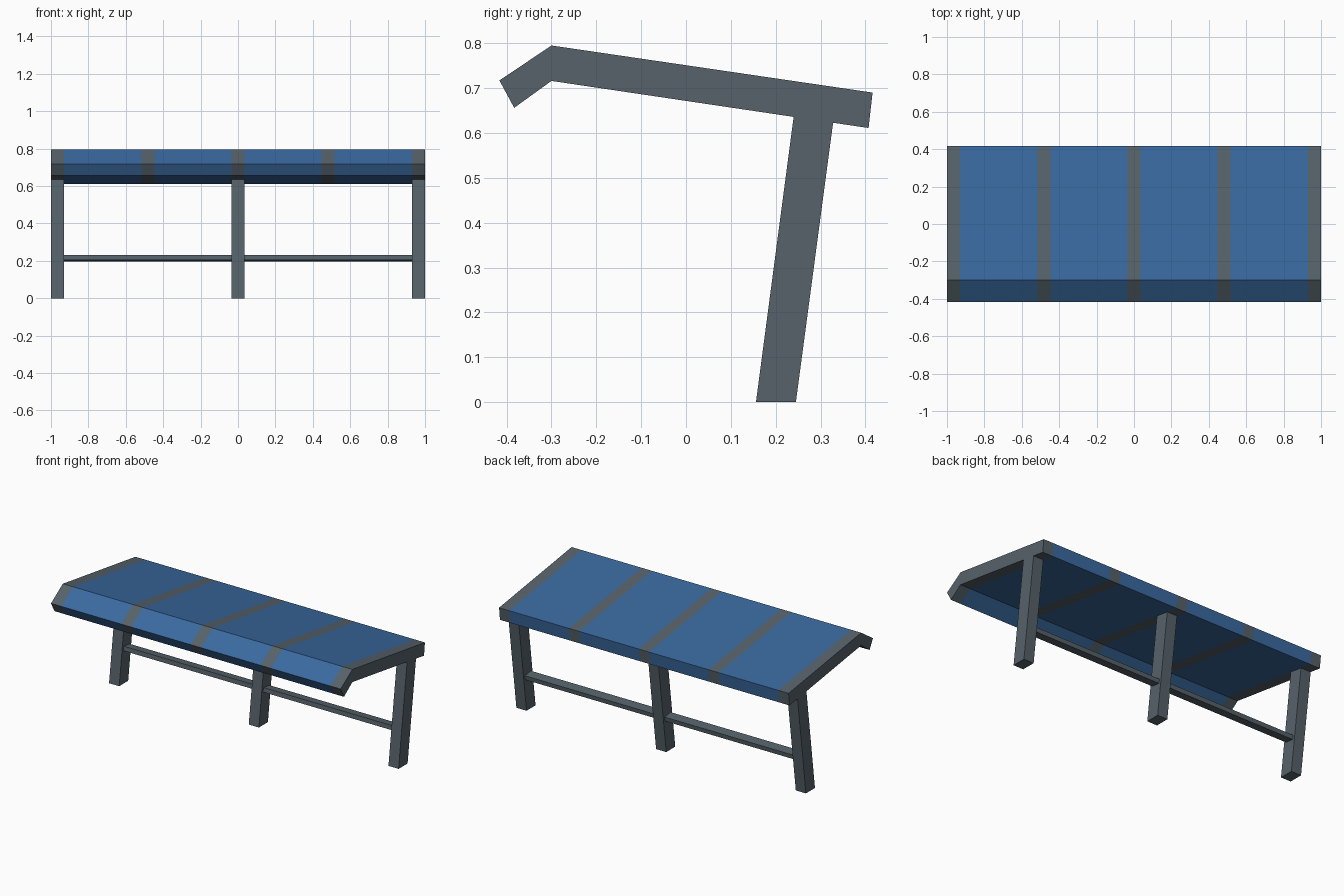
import bpy, bmesh, math

if "Cube" in bpy.data.objects:
    bpy.data.objects.remove(bpy.data.objects["Cube"])


def material(name, rgb):
    m = bpy.data.materials.new(name)
    m.diffuse_color = (*rgb, 1)
    m.use_nodes = True
    m.node_tree.nodes["Principled BSDF"].inputs["Base Color"].default_value = m.diffuse_color
    return m


STEEL = material("steel grey", (0.093, 0.122, 0.144))
BLUE = material("panel blue", (0.042, 0.142, 0.345))


def extrude_x(name, profile, x0, x1, mat):
    """Sweep a side (y, z) profile from x0 to x1."""
    bm = bmesh.new()
    face = bm.faces.new([bm.verts.new((x0, y, z)) for y, z in profile])
    out = bmesh.ops.extrude_face_region(bm, geom=[face])["geom"]
    verts = [v for v in out if isinstance(v, bmesh.types.BMVert)]
    bmesh.ops.translate(bm, vec=(x1 - x0, 0, 0), verts=verts)
    bmesh.ops.recalc_face_normals(bm, faces=bm.faces)
    mesh = bpy.data.meshes.new(name)
    bm.to_mesh(mesh)
    bm.free()
    mesh.materials.append(mat)
    ob = bpy.data.objects.new(name, mesh)
    bpy.context.collection.objects.link(ob)
    return ob


# Roof: grey ribs with flush blue panels between them
ROOF = [(-0.416, 0.717), (-0.30, 0.795), (0.416, 0.69),
        (0.407, 0.611), (-0.30, 0.716), (-0.383, 0.656)]
RIBS = [(-1, -0.93), (-0.517, -0.447), (-0.035, 0.035), (0.447, 0.517), (0.93, 1)]
for i, (a, b) in enumerate(RIBS):
    extrude_x(f"roof_rib_{i + 1}", ROOF, a, b, STEEL)
for i in range(len(RIBS) - 1):
    extrude_x(f"roof_panel_{i + 1}", ROOF, RIBS[i][1], RIBS[i + 1][0], BLUE)

# Leaning legs under the outer and middle ribs
LEG = [(0.156, 0), (0.245, 0), (0.328, 0.623), (0.24, 0.636)]
for i in (0, 2, 4):
    extrude_x(f"leg_{i // 2 + 1}", LEG, *RIBS[i], STEEL)

# Flat crossbars between the legs, tilted with them
tilt = math.atan2(0.084, 0.636)
c, s = math.cos(tilt), math.sin(tilt)
BAR = [(0.229 + c * d + s * h, 0.215 - s * d + c * h)
       for d, h in ((-0.03, -0.0135), (0.03, -0.0135), (0.03, 0.0135), (-0.03, 0.0135))]
for side, a, b in (("left", -0.93, -0.035), ("right", 0.035, 0.93)):
    extrude_x(f"crossbar_{side}", BAR, a, b, STEEL)
